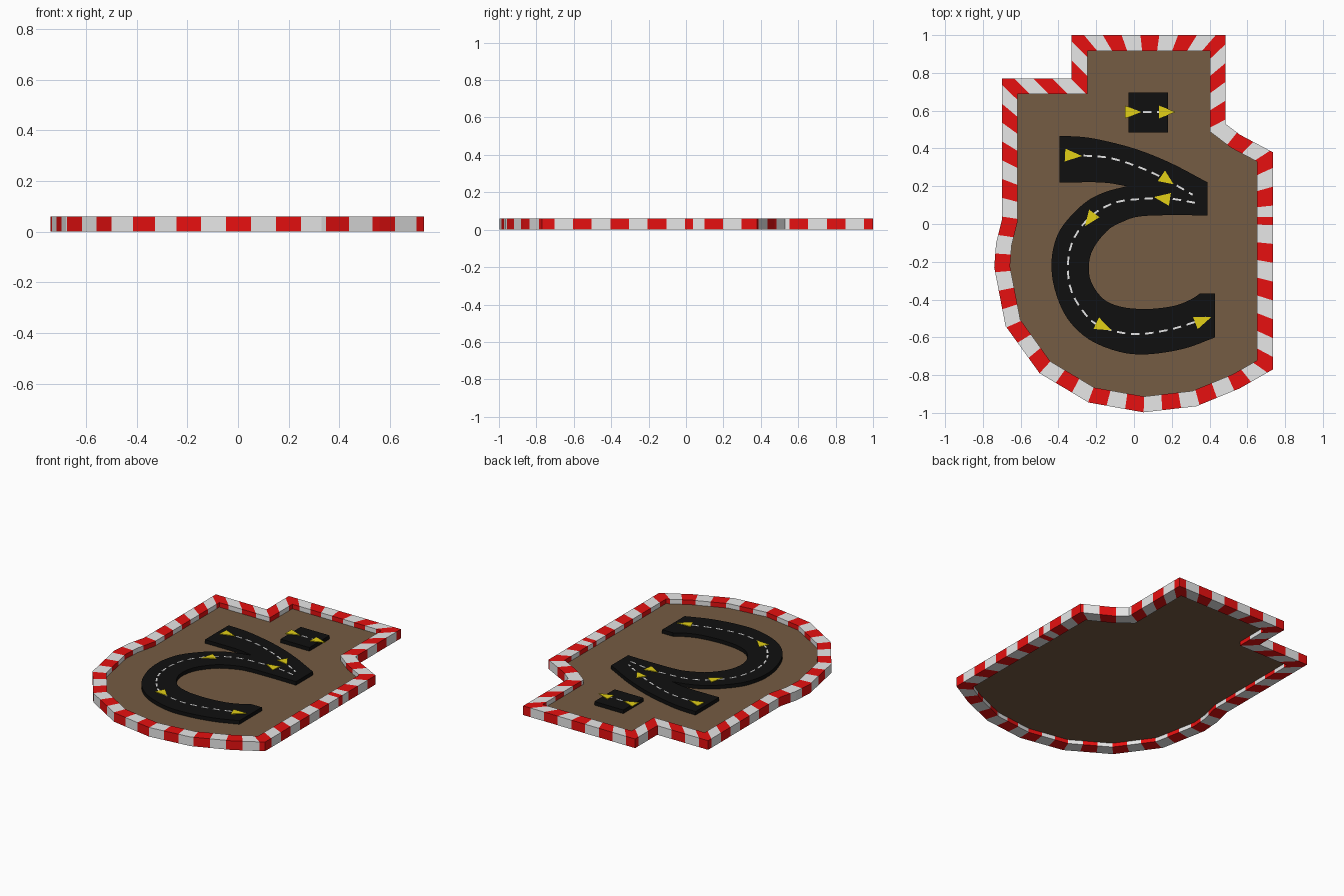
import bpy, bmesh, math
from mathutils import Vector as V

if "Cube" in bpy.data.objects:
    bpy.data.objects.remove(bpy.data.objects["Cube"])


def material(name, col):
    m = bpy.data.materials.new(name)
    m.diffuse_color = (*col, 1)
    m.use_nodes = True
    m.node_tree.nodes["Principled BSDF"].inputs["Base Color"].default_value = m.diffuse_color
    return m


RED = material("red", (0.8, 0.005, 0.005))
WHITE = material("white", (0.8, 0.8, 0.8))
BROWN = material("dirt brown", (0.176, 0.106, 0.056))
BLACK = material("asphalt black", (0.005, 0.005, 0.005))
YELLOW = material("arrow yellow", (0.77, 0.63, 0.008))


def finish(bm, name, mats):
    bmesh.ops.recalc_face_normals(bm, faces=bm.faces)
    me = bpy.data.meshes.new(name)
    bm.to_mesh(me)
    bm.free()
    for m in mats:
        me.materials.append(m)
    ob = bpy.data.objects.new(name, me)
    bpy.context.collection.objects.link(ob)


def prism(bm, pts, z0, z1):
    lo = [bm.verts.new((p[0], p[1], z0)) for p in pts]
    hi = [bm.verts.new((p[0], p[1], z1)) for p in pts]
    bm.faces.new(lo[::-1])
    bm.faces.new(hi)
    for i in range(len(pts)):
        j = (i + 1) % len(pts)
        bm.faces.new((lo[i], lo[j], hi[j], hi[i]))


def spline(pts, n=4):
    """Smooth curve through all points."""
    p = [V(q) for q in pts]
    p = [2 * p[0] - p[1]] + p + [2 * p[-1] - p[-2]]
    out = []
    for a, b, c, d in zip(p, p[1:], p[2:], p[3:]):
        for k in range(n):
            t = k / n
            out.append(0.5 * (2 * b + (c - a) * t + (2 * a - 5 * b + 4 * c - d) * t * t
                              + (3 * b - a - 3 * c + d) * t ** 3))
    return out + [p[-2]]


# Board outline, clockwise, beginning on the right side
OUTER = [V(p) for p in [
    (.735, .037), (.735, -.77), (.56, -.87), (.33, -.965), (.05, -.997), (-.24, -.945),
    (-.50, -.79), (-.68, -.54), (-.74, -.23), (-.73, -.10), (-.70, .02), (-.70, .77),
    (-.33, .77), (-.33, 1), (.485, 1), (.485, .53), (.56, .473), (.735, .38)]]
N = len(OUTER)
RIM, FLOOR, TOP, ROAD = 0.083, 0.03, 0.06, 0.054


def inset(i):
    a, b, c = OUTER[i - 1], OUTER[i], OUTER[(i + 1) % N]
    d, e = (b - a).normalized(), (c - b).normalized()
    n1, n2 = V((d.y, -d.x)), V((e.y, -e.x))
    return b + (n1 + n2) * RIM / (1 + n1.dot(n2))


INNER = [inset(i) for i in range(N)]

# Striped rim: each edge is cut at the stripe boundaries
STEP, PHASE = 0.0997, 0.057
rings, colours, s = [], [], PHASE
for i in range(N):
    j = (i + 1) % N
    L = (OUTER[j] - OUTER[i]).length
    cuts = [0] + [(k * STEP - s) / L for k in range(80) if s + 1e-3 < k * STEP < s + L - 1e-3] + [1]
    for t, u in zip(cuts, cuts[1:]):
        rings.append((OUTER[i].lerp(OUTER[j], t), INNER[i].lerp(INNER[j], t)))
        colours.append(int((s + L * (t + u) / 2) / STEP) % 2)
    s += L
bm = bmesh.new()
loops = [[bm.verts.new((*o, 0)), bm.verts.new((*o, TOP)), bm.verts.new((*q, TOP)), bm.verts.new((*q, 0))]
         for o, q in rings]
for i, c in enumerate(colours):
    a, b = loops[i], loops[(i + 1) % len(loops)]
    for k in range(4):
        m = (k + 1) % 4
        bm.faces.new((a[k], a[m], b[m], b[k])).material_index = c
finish(bm, "striped_rim", [RED, WHITE])

# Dirt floor, raised off the ground inside the rim
bm = bmesh.new()
prism(bm, INNER[::-1], FLOOR - 0.004, FLOOR)
finish(bm, "dirt_floor", [BROWN])

# Winding road: smooth edges joined at sharp corners
road = (
    spline([(-.395, .465), (-.3, .463), (-.19, .448), (0, .40), (.19, .325), (.39, .22)])
    + spline([(.39, .045), (.2, .047), (.03, .04), (-.06, .012), (-.143, -.037), (-.225, -.15), (-.235, -.28),
              (-.17, -.39), (-.07, -.438), (.07, -.45), (.21, -.434), (.30, -.40), (.35, -.367)])
    + [V((.43, -.367))]
    + spline([(.43, -.60), (.265, -.66), (.07, -.69), (-.08, -.676), (-.24, -.61), (-.355, -.497), (-.42, -.345),
              (-.437, -.2), (-.41, -.07), (-.35, .025), (-.25, .12), (-.15, .17), (-.04, .20)])
    + spline([(-.12, .215), (-.2, .221), (-.395, .22)]))
bm = bmesh.new()
prism(bm, road[::-1], FLOOR, ROAD)
finish(bm, "winding_road", [BLACK])

bm = bmesh.new()
prism(bm, [(-.03, .485), (.18, .485), (.18, .695), (-.03, .695)], FLOOR, ROAD)
finish(bm, "short_road", [BLACK])

# Dashed centre lines
LINES = [
    [(-.28, .363), (-.13, .35), (.03, .30), (.17, .235), (.31, .155)],
    [(.335, .11), (.185, .135), (.03, .132), (-.105, .112), (-.23, .04), (-.32, -.08), (-.35, -.21),
     (-.335, -.345), (-.275, -.455), (-.185, -.54), (-.01, -.583), (.16, -.565), (.29, -.53), (.38, -.495)],
    [(.035, .593), (.15, .593)]]
DASH, GAP, HALF = 0.045, 0.03, 0.005
bm = bmesh.new()
for line in LINES:
    pts = spline(line, 10)
    dist = [0]
    for a, b in zip(pts, pts[1:]):
        dist.append(dist[-1] + (b - a).length)

    def at(d):
        for k in range(len(pts) - 1):
            if dist[k + 1] >= d:
                return pts[k].lerp(pts[k + 1], (d - dist[k]) / (dist[k + 1] - dist[k]))
        return pts[-1]

    d = 0.012
    while d + 0.01 < dist[-1]:
        a, b = at(d), at(min(d + DASH, dist[-1]))
        w = V((a.y - b.y, b.x - a.x)).normalized() * HALF
        prism(bm, [a - w, b - w, b + w, a + w], ROAD - 0.001, ROAD + 0.002)
        d += DASH + GAP
finish(bm, "lane_dashes", [WHITE])

# Direction arrows: base centre and tip
ARROWS = [((-.365, .365), (-.275, .36)), ((.145, .255), (.21, .21)), ((.19, .13), (.105, .143)),
          ((-.21, .056), (-.26, -.012)), ((-.2, -.525), (-.12, -.563)), ((.325, -.525), (.41, -.492)),
          ((-.048, .593), (.038, .593)), ((.132, .593), (.22, .593))]
bm = bmesh.new()
for base, tip in ARROWS:
    a, b = V(base), V(tip)
    w = V((a.y - b.y, b.x - a.x)).normalized() * 0.034
    prism(bm, [a - w, b, a + w], ROAD - 0.001, ROAD + 0.004)
finish(bm, "direction_arrows", [YELLOW])
